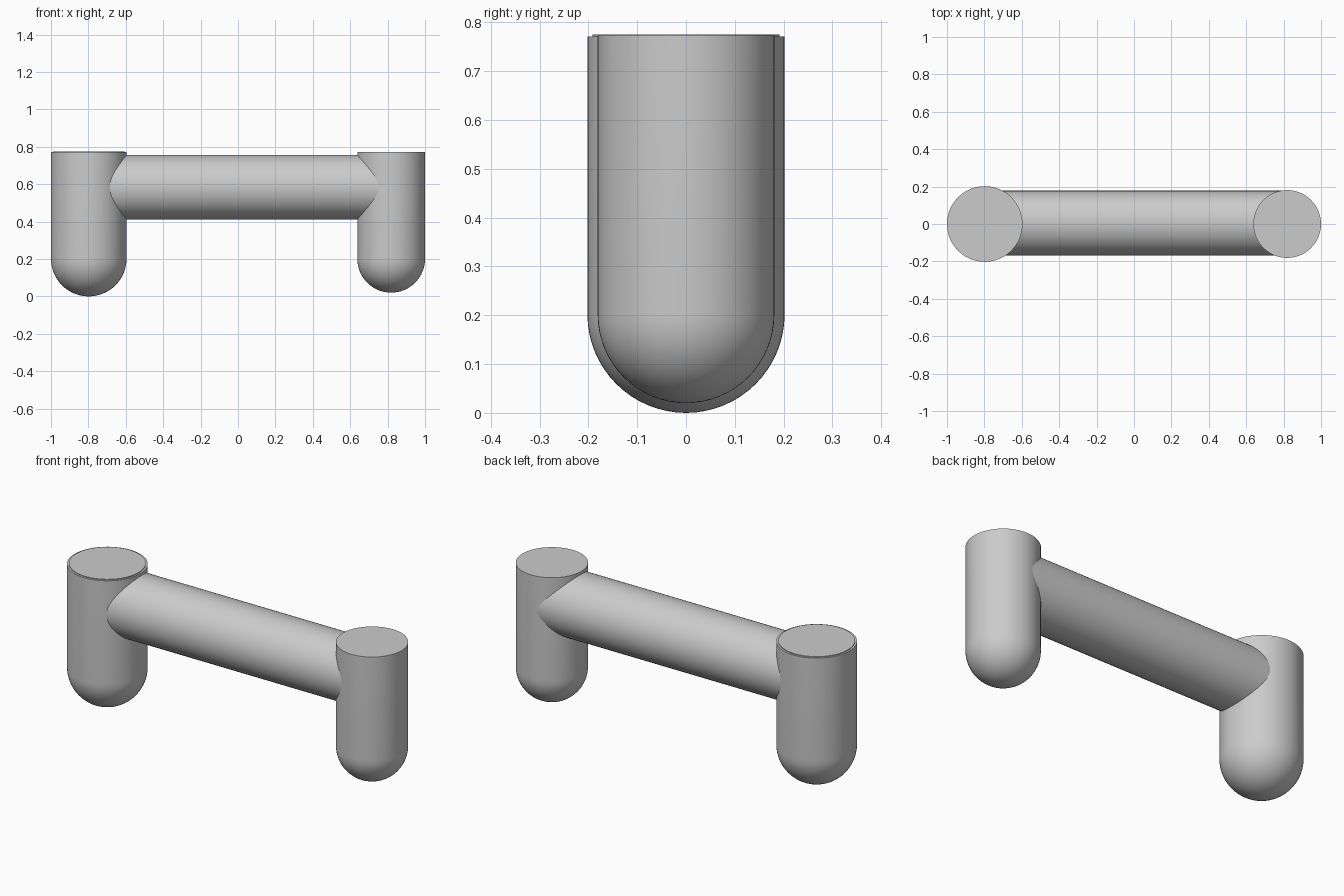
import bpy
import math
from mathutils import Matrix

cube = bpy.data.objects.get("Cube")
if cube:
    bpy.data.objects.remove(cube, do_unlink=True)

grey = bpy.data.materials.new("light grey")
grey.use_nodes = True
colour = (0.6, 0.6, 0.6, 1.0)
grey.diffuse_color = colour
grey.node_tree.nodes["Principled BSDF"].inputs["Base Color"].default_value = colour


def lathe(name, profile, matrix, sides=64):
    """Revolve (radius, height) points about z; zero radius closes an end."""
    verts, faces, rings = [], [], []
    for r, z in profile:
        count = sides if r > 0 else 1
        rings.append(range(len(verts), len(verts) + count))
        for i in range(count):
            a = 2 * math.pi * i / sides
            verts.append((r * math.cos(a), r * math.sin(a), z))
    for low, high in zip(rings, rings[1:]):
        for i in range(sides):
            j = (i + 1) % sides
            if len(low) == 1:
                faces.append((low[0], high[j], high[i]))
            else:
                faces.append((low[i], low[j], high[j], high[i]))
    # Flat caps on open ends
    if len(rings[0]) > 1:
        faces.append(tuple(reversed(rings[0])))
    faces.append(tuple(rings[-1]))
    mesh = bpy.data.meshes.new(name)
    mesh.from_pydata(verts, [], faces)
    mesh.transform(matrix)
    mesh.materials.append(grey)
    obj = bpy.data.objects.new(name, mesh)
    bpy.context.collection.objects.link(obj)
    bpy.ops.object.select_all(action='DESELECT')
    obj.select_set(True)
    bpy.context.view_layer.objects.active = obj
    bpy.ops.object.shade_smooth_by_angle(angle=math.radians(30))
    return obj


def post(name, x, radius, bottom, rim):
    """Upright post with a round foot, finished by the given rim points."""
    foot = []
    for i in range(17):
        a = math.pi / 2 * i / 16
        r = radius * math.sin(a) if i else 0
        foot.append((r, bottom + radius * (1 - math.cos(a))))
    return lathe(name, foot + rim, Matrix.Translation((x, 0, 0)))


# Wide post with a thin raised cap, and the slimmer post
post("right_post", -0.798, 0.202, 0.0,
     [(0.202, 0.771), (0.192, 0.771), (0.192, 0.775)])
post("left_post", 0.819, 0.181, 0.02, [(0.181, 0.773)])

# Round bar joining the posts, its ends hidden inside them
lathe("cross_bar", [(0.173, -0.8), (0.173, 0.82)],
      Matrix.Translation((0, 0.005, 0.584)) @ Matrix.Rotation(math.pi / 2, 4, 'Y'))
